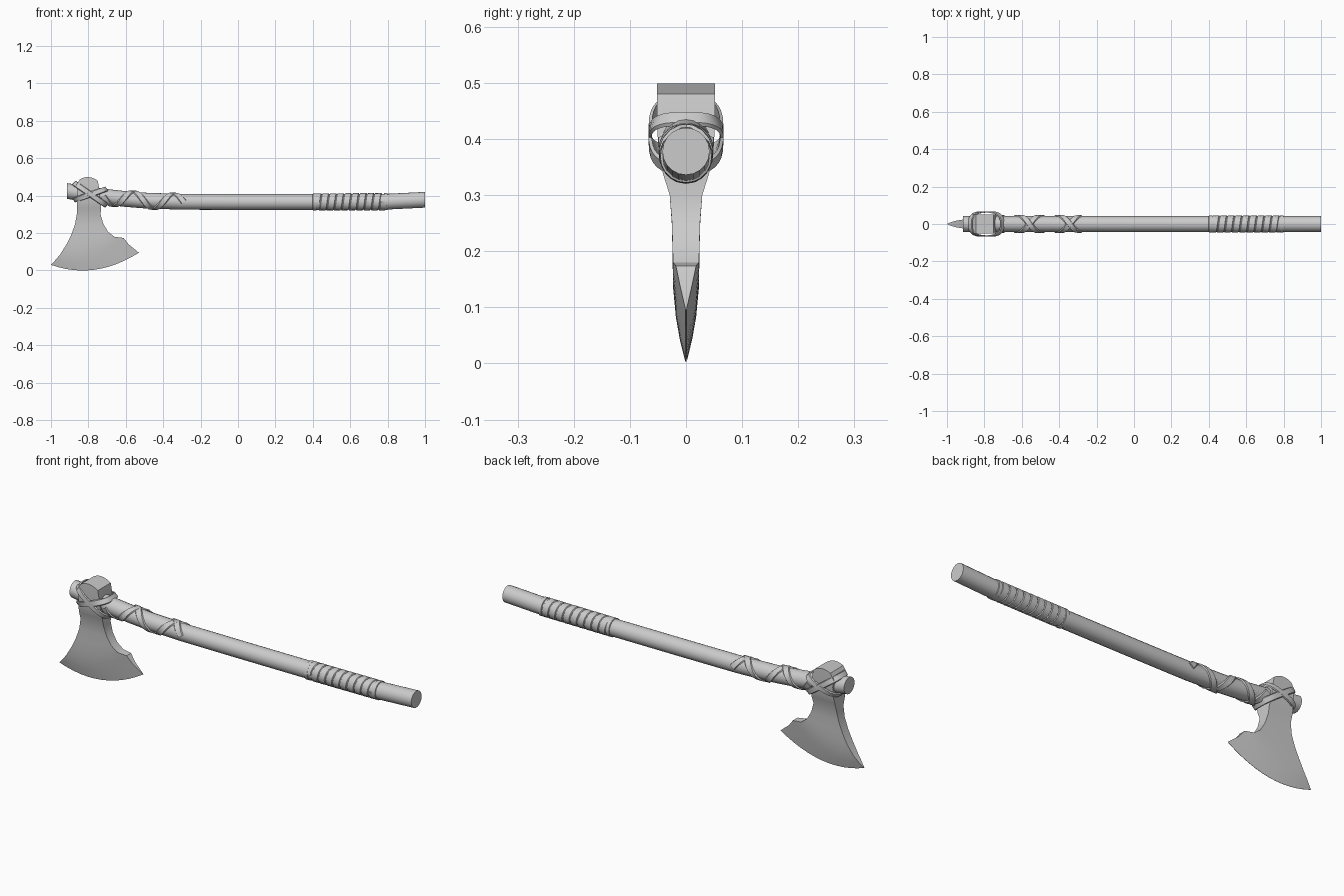
import bpy
import math
from mathutils import Vector

if "Cube" in bpy.data.objects:
    bpy.data.objects.remove(bpy.data.objects["Cube"])

SPINE = [(-0.915, 0.425), (-0.8, 0.407), (-0.7, 0.393), (-0.6, 0.382), (-0.5, 0.374),
         (-0.3, 0.367), (0.0, 0.366), (0.4, 0.366), (0.8, 0.368), (1.0, 0.378)]
R = 0.042


def spine_z(x):
    for (x0, z0), (x1, z1) in zip(SPINE, SPINE[1:]):
        if x <= x1:
            return z0 + (z1 - z0) * (x - x0) / (x1 - x0)
    return SPINE[-1][1]


def make(name, verts, faces):
    me = bpy.data.meshes.new(name)
    me.from_pydata(verts, [], faces)
    ob = bpy.data.objects.new(name, me)
    bpy.context.collection.objects.link(ob)
    bpy.context.view_layer.objects.active = ob
    for o in bpy.context.selected_objects:
        o.select_set(False)
    ob.select_set(True)
    bpy.ops.object.mode_set(mode='EDIT')
    bpy.ops.mesh.select_all(action='SELECT')
    bpy.ops.mesh.normals_make_consistent(inside=False)
    bpy.ops.object.mode_set(mode='OBJECT')
    bpy.ops.object.shade_smooth_by_angle(angle=math.radians(30))
    return ob


def tube(name, rings, closed=False):
    """Skin a list of equal-length vertex rings."""
    n, m = len(rings[0]), len(rings)
    verts = [v for r in rings for v in r]
    faces = []
    for i in range(m if closed else m - 1):
        a, b = i * n, (i + 1) % m * n
        faces += [(a + j, a + (j + 1) % n, b + (j + 1) % n, b + j) for j in range(n)]
    if not closed:
        faces += [tuple(range(n))[::-1], tuple(range((m - 1) * n, m * n))]
    return make(name, verts, faces)


def ribbon(name, pts, normals, width, thick, closed=False):
    """Flat strap following a path, lying against its normals."""
    rings, m = [], len(pts)
    for i, (p, n) in enumerate(zip(pts, normals)):
        a = pts[(i - 1) % m] if closed else pts[max(i - 1, 0)]
        b = pts[(i + 1) % m] if closed else pts[min(i + 1, m - 1)]
        n = n.normalized()
        w = (b - a).cross(n).normalized() * width / 2
        t = n * thick / 2
        rings.append([p - w - t, p + w - t, p + w * 0.8 + t, p - w * 0.8 + t])
    return tube(name, rings, closed)


def helix(name, x0, x1, turns, r0, r1, phase, sign, width, thick, steps=16):
    pts, nor = [], []
    total = int(turns * steps)
    for i in range(total + 1):
        f = i / total
        x, a = x0 + (x1 - x0) * f, phase + sign * math.tau * turns * f
        n = Vector((0, -math.cos(a), math.sin(a)))
        pts.append(Vector((x, 0, spine_z(x))) + n * (r0 + (r1 - r0) * f))
        nor.append(n)
    return ribbon(name, pts, nor, width, thick)


# Handle
tube("handle", [[Vector((x, R * math.cos(k * math.tau / 20), z + R * math.sin(k * math.tau / 20)))
                 for k in range(20)] for x, z in SPINE])

# Axe head: left x/z, right x/z, half thickness, bow of the row
ROWS = [(-.845, .488, -.75, .48, .052, .015), (-.866, .455, -.745, .455, .052, 0),
        (-.858, .42, -.74, .42, .051, 0), (-.86, .37, -.735, .37, .049, 0),
        (-.862, .335, -.732, .335, .04, 0), (-.862, .30, -.735, .30, .029, 0),
        (-.872, .245, -.72, .25, .025, 0), (-.892, .19, -.695, .207, .024, -.005),
        (-.918, .138, -.66, .18, .023, -.018), (-.95, .087, -.612, .174, .018, -.035),
        (-.975, .057, -.585, .14, .011, -.047), (-1.0, .03, -.53, .095, .0006, -.058)]
COLS = 12
head_rings = []
for lx, lz, rx, rz, t, bow in ROWS:
    row = []
    for k in range(COLS + 1):
        u = k / COLS
        row.append((lx + (rx - lx) * u, lz + (rz - lz) * u + 4 * bow * u * (1 - u)))
    head_rings.append([Vector((x, -t, z)) for x, z in row] +
                      [Vector((x, t, z)) for x, z in reversed(row)])
head = tube("axe_head", head_rings)

# Straps crossing over the head
for name, z_left, z_right in (("head_strap_low", .375, .437), ("head_strap_high", .468, .348)):
    pts, nor = [], []
    tilt = 1 if z_right > z_left else -1
    for k in range(32):
        c, s = math.cos(k * math.tau / 32), math.sin(k * math.tau / 32)
        ex = math.copysign(abs(c) ** (2 / 3), c)
        ey = math.copysign(abs(s) ** (2 / 3), s)
        pts.append(Vector((-.79 + .086 * ex, .064 * ey,
                           (z_left + z_right) / 2 + (z_right - z_left) / 2 * ex)))
        nor.append(Vector((c, s, tilt * c * 0.9)))
    ribbon(name, pts, nor, .03, .006, closed=True)

# Crossed lacing below the head
for name, sign in (("lacing_a", 1), ("lacing_b", -1)):
    helix(name, -.72, -.29, 2, .046, .044, math.pi if sign > 0 else 0, sign, .032, .006)

# Wound grip
helix("grip_wrap", .42, .78, 9, .0435, .0435, 0, 1, .039, .005)
for name, x in (("grip_end_inner", .41), ("grip_end_outer", .79)):
    pts = [Vector((x, -math.cos(k * math.tau / 20) * .0435,
                   spine_z(x) + math.sin(k * math.tau / 20) * .0435)) for k in range(20)]
    ribbon(name, pts, [p - Vector((x, 0, spine_z(x))) for p in pts], .022, .0048, closed=True)
